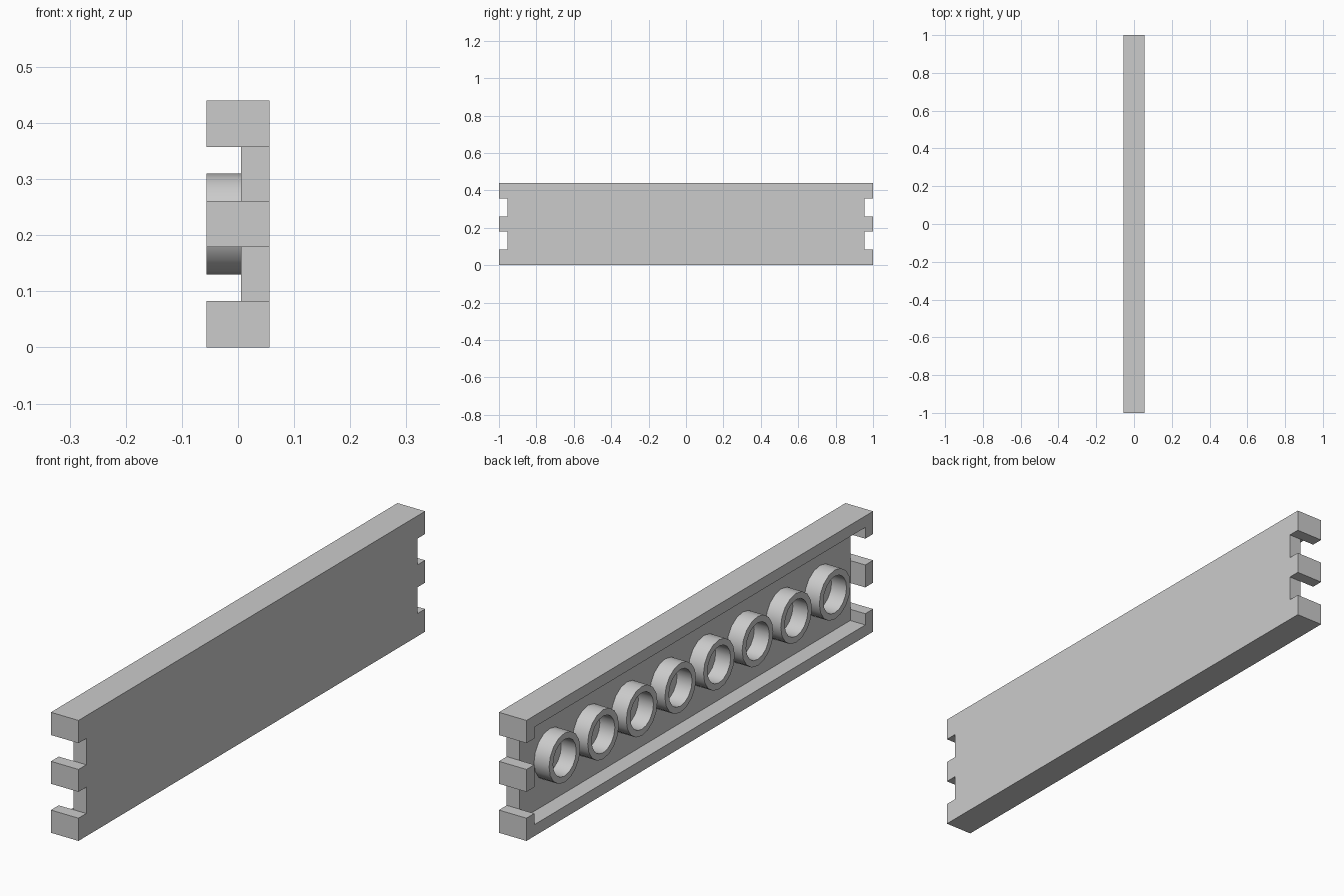
import bpy
import bmesh
import math
from mathutils import Matrix, Vector

# Remove the default cube
cube = bpy.data.objects.get("Cube")
if cube:
    bpy.data.objects.remove(cube, do_unlink=True)

# Main dimensions
HALF_X, HALF_Y, HEIGHT = 0.0557, 1.0, 0.44
PLATE_X = 0.005          # inner face of the plate
END_Y = 0.955            # inner face of the end tabs
RIM = 0.042              # thickness of the long rims
NOTCHES = [(0.083, 0.179), (0.261, 0.357)]
RING_COUNT, RING_STEP = 8, 0.2228
RING_OUTER, RING_INNER, RING_SIDES = 0.09, 0.067, 16

grey = bpy.data.materials.new("light_grey")
grey.use_nodes = True
grey.diffuse_color = (0.6, 0.6, 0.6, 1)
grey.node_tree.nodes["Principled BSDF"].inputs["Base Color"].default_value = (0.6, 0.6, 0.6, 1)


def make_object(name, bm):
    bmesh.ops.recalc_face_normals(bm, faces=bm.faces[:])
    mesh = bpy.data.meshes.new(name)
    bm.to_mesh(mesh)
    bm.free()
    mesh.materials.append(grey)
    obj = bpy.data.objects.new(name, mesh)
    bpy.context.collection.objects.link(obj)
    return obj


def box(name, low, high):
    low, high = Vector(low), Vector(high)
    bm = bmesh.new()
    bmesh.ops.create_cube(bm, size=1, matrix=Matrix.Translation((low + high) / 2)
                          @ Matrix.Diagonal((*(high - low), 1)))
    return make_object(name, bm)


def cut(target, cutter):
    cutter.hide_render = True
    mod = target.modifiers.new("cut", 'BOOLEAN')
    mod.operation = 'DIFFERENCE'
    mod.solver = 'EXACT'
    mod.object = cutter
    bpy.context.view_layer.objects.active = target
    bpy.ops.object.modifier_apply(modifier=mod.name)
    bpy.data.objects.remove(cutter, do_unlink=True)


# Panel: solid block with a recess on one side and notches in both ends
panel = box("panel", (-HALF_X, -HALF_Y, 0), (HALF_X, HALF_Y, HEIGHT))
cut(panel, box("recess_cutter", (-0.2, -END_Y, RIM), (PLATE_X, END_Y, HEIGHT - RIM)))
for bottom, top in NOTCHES:
    for y0, y1 in ((-1.2, -END_Y), (END_Y, 1.2)):
        cut(panel, box("notch_cutter", (-0.2, y0, bottom), (0.2, y1, top)))


# Ring: rectangular section spun around the x axis
def ring(name, y):
    bm = bmesh.new()
    section = [(-HALF_X, RING_INNER), (-HALF_X, RING_OUTER),
               (PLATE_X, RING_OUTER), (PLATE_X, RING_INNER)]
    verts = [bm.verts.new((x, 0, r)) for x, r in section]
    # The side resting on the plate stays open
    edges = [bm.edges.new((verts[a], verts[b])) for a, b in ((0, 1), (1, 2), (3, 0))]
    bmesh.ops.spin(bm, geom=verts + edges, cent=(0, 0, 0), axis=(1, 0, 0),
                   angle=math.tau, steps=RING_SIDES, use_duplicate=False)
    bmesh.ops.remove_doubles(bm, verts=bm.verts[:], dist=0.0005)
    bmesh.ops.recalc_face_normals(bm, faces=bm.faces[:])
    # Make the visible annulus face outward
    front = min(bm.faces, key=lambda f: f.calc_center_median().x)
    if front.normal.x > 0:
        bmesh.ops.reverse_faces(bm, faces=bm.faces[:])
    mesh = bpy.data.meshes.new(name)
    bm.to_mesh(mesh)
    bm.free()
    mesh.materials.append(grey)
    obj = bpy.data.objects.new(name, mesh)
    bpy.context.collection.objects.link(obj)
    obj.location = (0, y, HEIGHT / 2)
    return obj


rings = [ring(f"ring_{i + 1}", (i - (RING_COUNT - 1) / 2) * RING_STEP)
         for i in range(RING_COUNT)]

# Smooth the round walls, keep the rims crisp
bpy.ops.object.select_all(action='DESELECT')
for obj in rings:
    obj.select_set(True)
bpy.context.view_layer.objects.active = rings[0]
bpy.ops.object.shade_smooth_by_angle(angle=math.radians(40))
